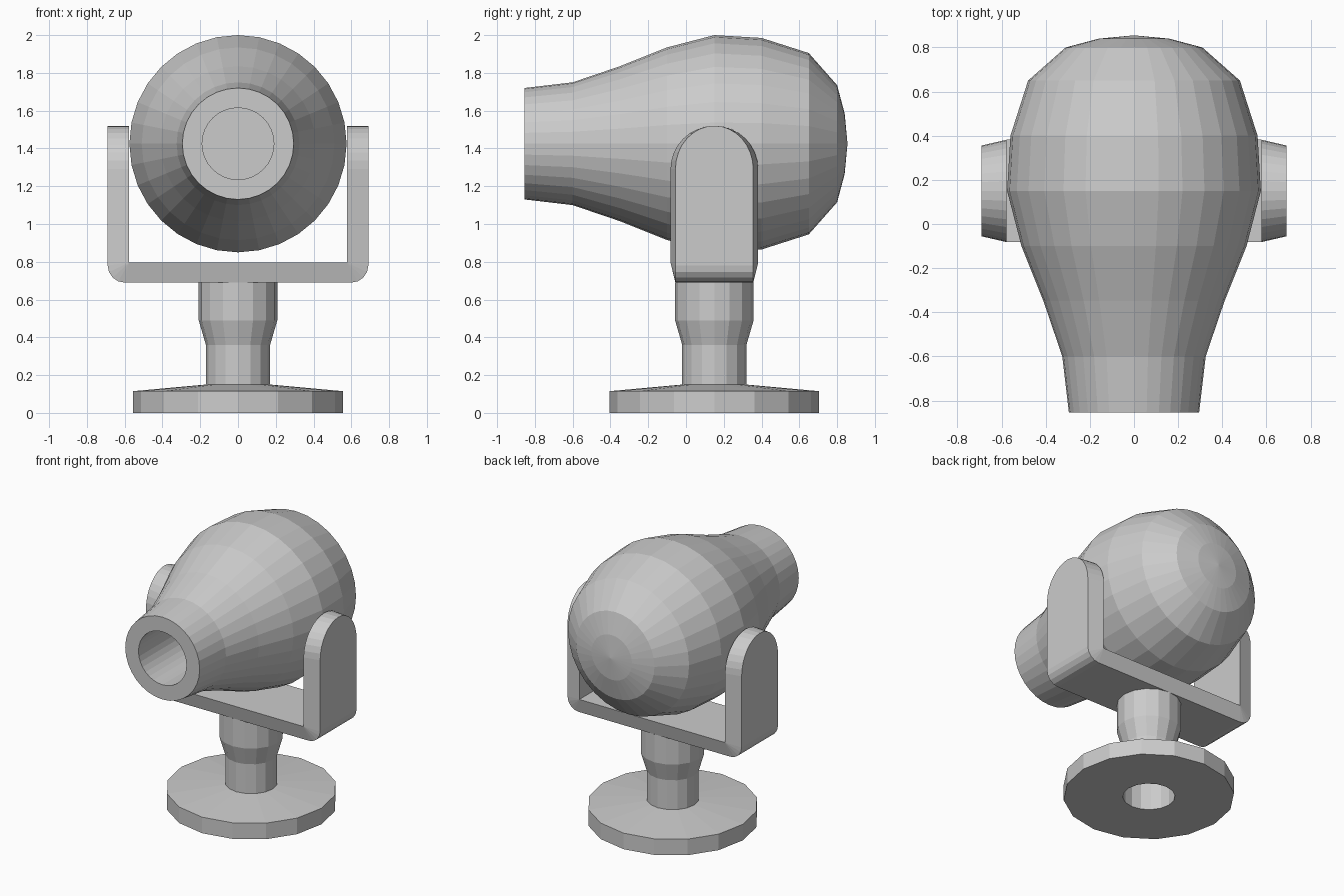
import bpy, bmesh
from math import sin, cos, pi, radians
from mathutils import Vector

if "Cube" in bpy.data.objects:
    bpy.data.objects.remove(bpy.data.objects["Cube"])

CY, CZ = 0.15, 1.425   # pivot line of the stand (y) and axis height of the body (z)


def finish(name, bm):
    bmesh.ops.remove_doubles(bm, verts=bm.verts, dist=1e-5)
    bmesh.ops.recalc_face_normals(bm, faces=bm.faces)
    mesh = bpy.data.meshes.new(name)
    bm.to_mesh(mesh)
    bm.free()
    ob = bpy.data.objects.new(name, mesh)
    bpy.context.collection.objects.link(ob)
    return ob


def skin(bm, rings, closed):
    """Bridge consecutive rings of points with quads."""
    rows = [[bm.verts.new(p) for p in r] for r in rings]
    n = len(rows[0])
    pairs = list(zip(rows, rows[1:])) + ([(rows[-1], rows[0])] if closed else [])
    for a, b in pairs:
        for i in range(n):
            j = (i + 1) % n
            bm.faces.new((a[i], a[j], b[j], b[i]))


def lathe(name, profile, sides, place, closed=False):
    """Revolve (radius, height) points; place maps (u, v, height) to space."""
    bm = bmesh.new()
    skin(bm, [[place(r * sin(2 * pi * i / sides), r * cos(2 * pi * i / sides), h)
               for i in range(sides)] for r, h in profile], closed)
    return finish(name, bm)


def upright(u, v, h):
    return Vector((u, CY + v, h))


def lying(u, v, h):
    return Vector((u, h, CZ + v))


# bulb-shaped body with a bored front opening
lathe("lamp_body", [(0, -0.36), (0.19, -0.36), (0.19, -0.855), (0.295, -0.855),
                    (0.325, -0.6), (0.41, -0.35), (0.51, -0.1), (0.575, 0.15),
                    (0.56, 0.4), (0.48, 0.65), (0.31, 0.8), (0.16, 0.84),
                    (0, 0.855)], 32, lying)

# base disc with a hole, and the hollow stem standing in it
lathe("base_disc", [(0.17, 0), (0.555, 0), (0.555, 0.115), (0.17, 0.15)],
      16, upright, closed=True)
lathe("stem", [(0.17, 0), (0.17, 0.36), (0.208, 0.49), (0.208, 0.69)], 16, upright)

# U bracket: stations of (inner x, inner z, outer x, outer z, width factor)
XI, XO, ZI, ZO, R, ARC = 0.577, 0.69, 0.795, 0.69, 0.09, 0.23
half = []
for k in range(5):                                   # rounded lower corner
    t = radians(-90 + 22.5 * k)
    half.append((XI, ZI, XO - R + R * cos(t), ZO + R + R * sin(t), 1))
for k in range(9):                                   # arm with a round top
    t = pi / 2 * k / 8
    z = 1.29 + ARC * sin(t)
    half.append((XI, z, XO, z, cos(t)))
stations = [(-a, b, -c, d, w) for a, b, c, d, w in reversed(half)] + half
rings = []
for xi, zi, xo, zo, w in stations:
    wi, wo = 0.232 * w, 0.206 * w
    rings.append([(xi, CY - wi, zi), (xi, CY + wi, zi),
                  (xo, CY + wo, zo), (xo, CY - wo, zo)])
bm = bmesh.new()
skin(bm, rings, False)
bmesh.ops.dissolve_degenerate(bm, dist=1e-5, edges=bm.edges)
finish("u_bracket", bm)
